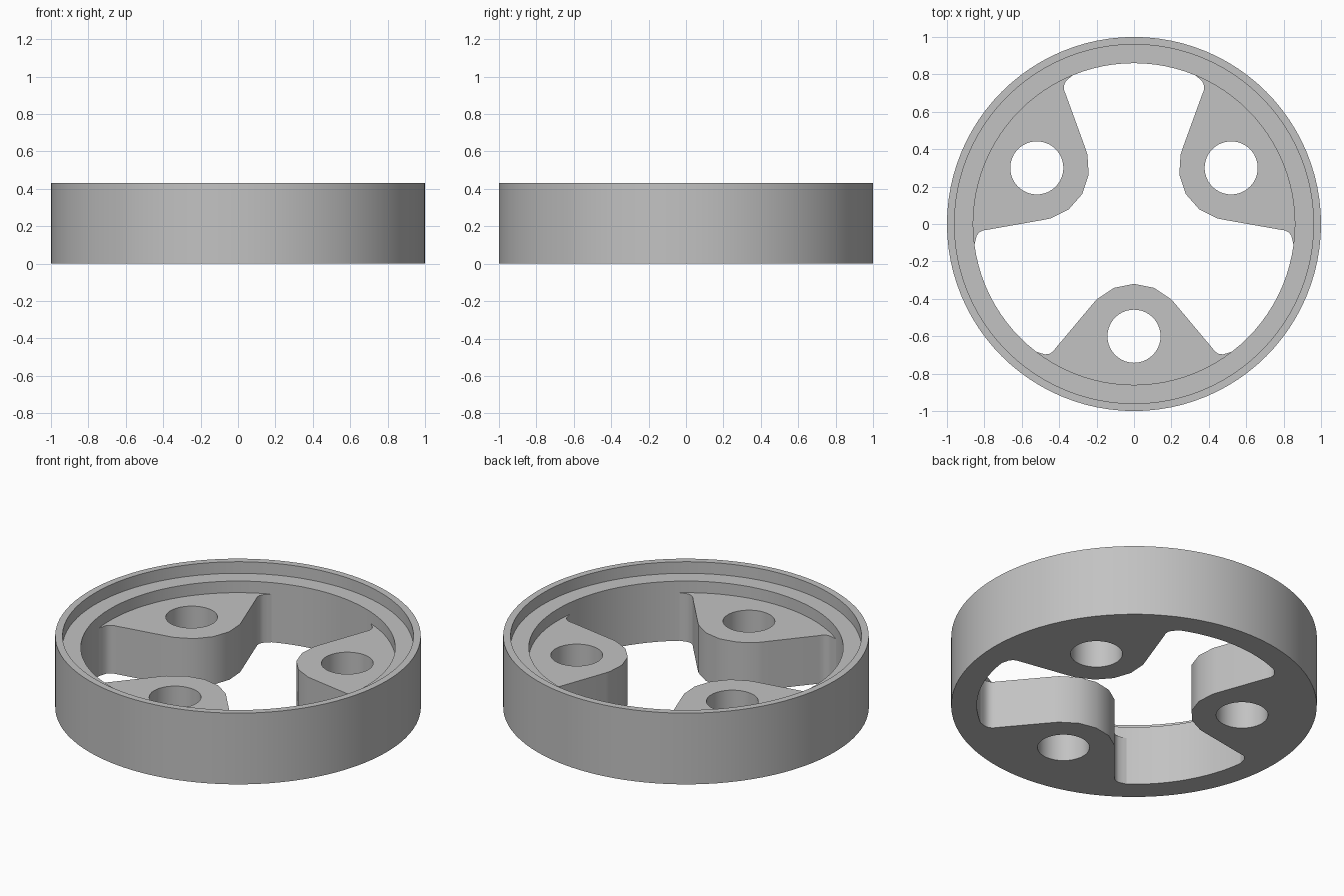
import bpy
import bmesh
from math import sin, cos, pi, radians
from mathutils import Matrix

if "Cube" in bpy.data.objects:
    bpy.data.objects.remove(bpy.data.objects["Cube"], do_unlink=True)

HEIGHT, LEDGE_Z, LUG_Z = 0.43, 0.36, 0.29
OUTER_R, RECESS_R, INNER_R = 1.0, 0.96, 0.86
HOLE_Y, HOLE_R, BOSS_R = -0.6, 0.142, 0.28

# Single grey material
grey = bpy.data.materials.new("plain grey")
colour = (0.54, 0.54, 0.54, 1)
grey.use_nodes = True
grey.diffuse_color = colour
shader = next(n for n in grey.node_tree.nodes if n.type == "BSDF_PRINCIPLED")
shader.inputs["Base Color"].default_value = colour


def finish(bm, name):
    """Turn a bmesh into a smooth-shaded object with sharp corners."""
    bmesh.ops.recalc_face_normals(bm, faces=bm.faces)
    mesh = bpy.data.meshes.new(name)
    bm.to_mesh(mesh)
    bm.free()
    mesh.materials.append(grey)
    obj = bpy.data.objects.new(name, mesh)
    bpy.context.collection.objects.link(obj)
    bpy.ops.object.select_all(action="DESELECT")
    obj.select_set(True)
    bpy.context.view_layer.objects.active = obj
    bpy.ops.object.shade_smooth_by_angle(angle=radians(35))
    return obj


def arc(cx, cy, r, start, end, steps):
    """Points along an arc, angles in degrees, both ends included."""
    angles = [radians(start + (end - start) * i / steps) for i in range(steps + 1)]
    return [(cx + r * cos(a), cy + r * sin(a)) for a in angles]


# Outer ring with a stepped recess around the top
bm = bmesh.new()
profile = [(INNER_R, 0), (OUTER_R, 0), (OUTER_R, HEIGHT),
           (RECESS_R, HEIGHT), (RECESS_R, LEDGE_Z), (INNER_R, LEDGE_Z)]
segments = 96
rings = []
for i in range(segments):
    a = 2 * pi * i / segments
    rings.append([bm.verts.new((r * cos(a), r * sin(a), z)) for r, z in profile])
for i, ring in enumerate(rings):
    after = rings[(i + 1) % segments]
    for j in range(len(profile)):
        k = (j + 1) % len(profile)
        bm.faces.new((ring[j], after[j], after[k], ring[k]))
finish(bm, "outer_ring")

# Lug outline: rounded boss, straight flanks, filleted feet, back on the ring
boss = arc(0, HOLE_Y, BOSS_R, 90, 45, 2) + arc(0, HOLE_Y, BOSS_R, 39, 39, 1)[:1]
foot = [(0.42, -0.665), (0.433, -0.682), (0.452, -0.694), (0.475, -0.697), (0.50, -0.69)]
back = arc(0, 0, INNER_R + 0.004, -52, -90, 10)
half = boss + foot + back
outline = half + [(-x, y) for x, y in half[-2:0:-1]]
hole = arc(0, HOLE_Y, HOLE_R, 0, 360, 40)[:-1]


def make_lug(name, turn):
    bm = bmesh.new()
    edges = []
    for loop in (outline, hole):
        verts = [bm.verts.new((x, y, 0)) for x, y in loop]
        edges += [bm.edges.new((v, verts[(i + 1) % len(verts)]))
                  for i, v in enumerate(verts)]
    bmesh.ops.triangle_fill(bm, use_beauty=True, edges=edges, normal=(0, 0, 1))
    raised = bmesh.ops.extrude_face_region(bm, geom=bm.faces[:], use_keep_orig=True)
    top = [g for g in raised["geom"] if isinstance(g, bmesh.types.BMVert)]
    bmesh.ops.translate(bm, verts=top, vec=(0, 0, LUG_Z))
    bmesh.ops.rotate(bm, verts=bm.verts, cent=(0, 0, 0),
                     matrix=Matrix.Rotation(radians(turn), 3, "Z"))
    finish(bm, name)


# Three bored lugs, evenly spaced
for name, turn in (("front_lug", 0), ("left_lug", 120), ("right_lug", 240)):
    make_lug(name, turn)
